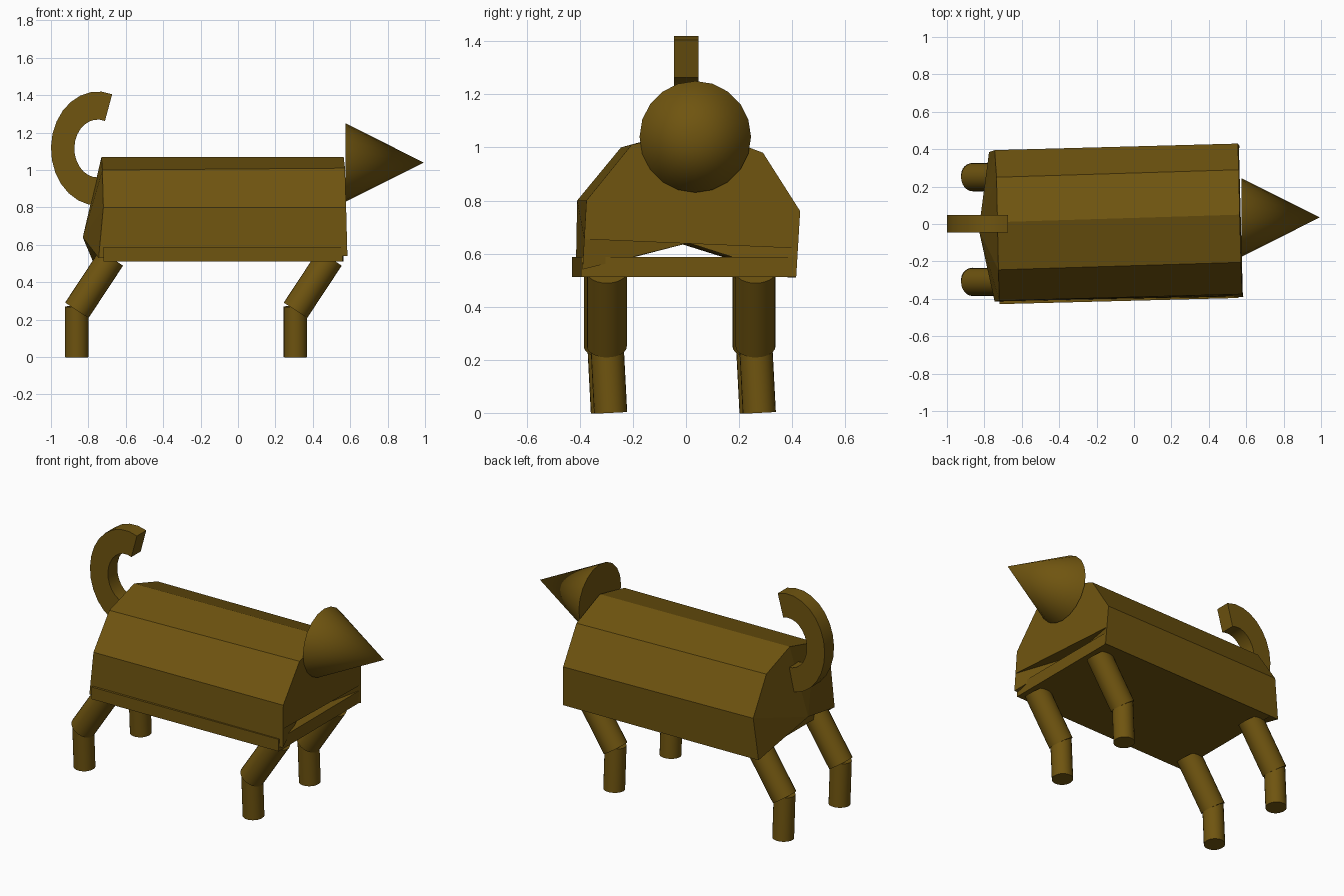
import bpy, bmesh, math
from mathutils import Vector

cube = bpy.data.objects.get("Cube")
if cube:
    bpy.data.objects.remove(cube, do_unlink=True)

# Single material
fur = bpy.data.materials.new("olive_brown")
fur.use_nodes = True
COLOR = (0.16, 0.09, 0.005, 1)
fur.diffuse_color = COLOR
fur.node_tree.nodes["Principled BSDF"].inputs["Base Color"].default_value = COLOR


def finish(name, bm, smooth=False):
    """Turn a bmesh into a named, coloured object."""
    bmesh.ops.recalc_face_normals(bm, faces=bm.faces[:])
    mesh = bpy.data.meshes.new(name)
    bm.to_mesh(mesh)
    bm.free()
    mesh.materials.append(fur)
    obj = bpy.data.objects.new(name, mesh)
    bpy.context.collection.objects.link(obj)
    if smooth:
        bpy.ops.object.select_all(action='DESELECT')
        obj.select_set(True)
        bpy.context.view_layer.objects.active = obj
        bpy.ops.object.shade_smooth_by_angle(angle=math.radians(35))
    return obj


def tube(name, start, end, r1, r2, segments=24):
    """Cylinder or cone between two points."""
    start, end = Vector(start), Vector(end)
    axis = end - start
    bm = bmesh.new()
    bmesh.ops.create_cone(bm, cap_ends=True, segments=segments,
                          radius1=r1, radius2=r2, depth=axis.length)
    bmesh.ops.rotate(bm, verts=bm.verts,
                     matrix=axis.to_track_quat('Z', 'Y').to_matrix())
    bmesh.ops.translate(bm, verts=bm.verts, vec=(start + end) / 2)
    return finish(name, bm, smooth=True)


# Body: eight-sided barrel with a notched underside (index 4 is the notch)
front = [(0.565, 0.05, 1.07), (0.56, 0.29, 0.98), (0.555, 0.43, 0.76),
         (0.565, 0.415, 0.51), (0.47, 0.01, 0.64), (0.585, -0.39, 0.54),
         (0.578, -0.375, 0.80), (0.572, -0.205, 1.01)]
back = [(-0.73, 0.01, 1.07), (-0.735, 0.25, 0.99), (-0.745, 0.395, 0.77),
        (-0.775, 0.385, 0.51), (-0.83, -0.03, 0.64), (-0.745, -0.415, 0.53),
        (-0.72, -0.41, 0.80), (-0.725, -0.245, 1.0)]
bm = bmesh.new()
f = [bm.verts.new(p) for p in front]
b = [bm.verts.new(p) for p in back]
fold_left = bm.verts.new(f[2].co.lerp(f[3].co, 0.56))
fold_right = bm.verts.new(f[6].co.lerp(f[5].co, 0.56))
for i in range(8):
    j = (i + 1) % 8
    extra = {2: [fold_left], 5: [fold_right]}.get(i, [])
    bm.faces.new([f[i]] + extra + [f[j], b[j], b[i]])
    if 4 not in (i, j):
        bm.faces.new((b[i], b[j], b[4]))
# Chest plane, with a recess under it
bm.faces.new((f[0], f[1], f[2], fold_left, fold_right, f[6], f[7]))
bm.faces.new((fold_left, f[4], fold_right))
bm.faces.new((fold_left, f[3], f[4]))
bm.faces.new((fold_right, f[4], f[5]))
finish("body", bm)

# Belly plate, turned slightly with the body
bm = bmesh.new()
bmesh.ops.create_cube(bm, size=1)
for v in bm.verts:
    x, y, z = v.co
    v.co = (-0.08 + 1.28 * x, -0.007 + 0.81 * y + 0.033 * x, 0.55 + 0.076 * z)
finish("belly_plate", bm)

# Head
tube("head", (0.575, 0.035, 1.04), (0.993, 0.035, 1.04), 0.21, 0, 20)

# Tail: square-section hook
bm = bmesh.new()
rings = []
STEPS = 16
for i in range(STEPS + 1):
    a = math.radians(72 + 213 * i / STEPS)
    ring = []
    for rx, rz, y in ((0.25, 0.305, -0.045), (0.25, 0.305, 0.048),
                      (0.125, 0.155, 0.048), (0.125, 0.155, -0.045)):
        ring.append(bm.verts.new((-0.75 + rx * math.cos(a), y,
                                  1.115 + rz * math.sin(a))))
    rings.append(ring)
for r, s in zip(rings, rings[1:]):
    for k in range(4):
        m = (k + 1) % 4
        bm.faces.new((r[k], r[m], s[m], s[k]))
bm.faces.new(rings[0])
bm.faces.new(rings[-1])
finish("tail", bm, smooth=True)

# Legs: slanted thigh and upright shin
for label, x, shift in (("front", 0.307, 0), ("back", -0.862, -0.012)):
    for side, y in (("left", 0.262), ("right", -0.298)):
        y += shift
        tube(f"{label}_{side}_thigh", (x, y, 0.25), (x + 0.185, y, 0.53),
             0.075, 0.075)
        tube(f"{label}_{side}_shin", (x, y + 0.014, 0), (x, y, 0.27),
             0.0625, 0.0625)
